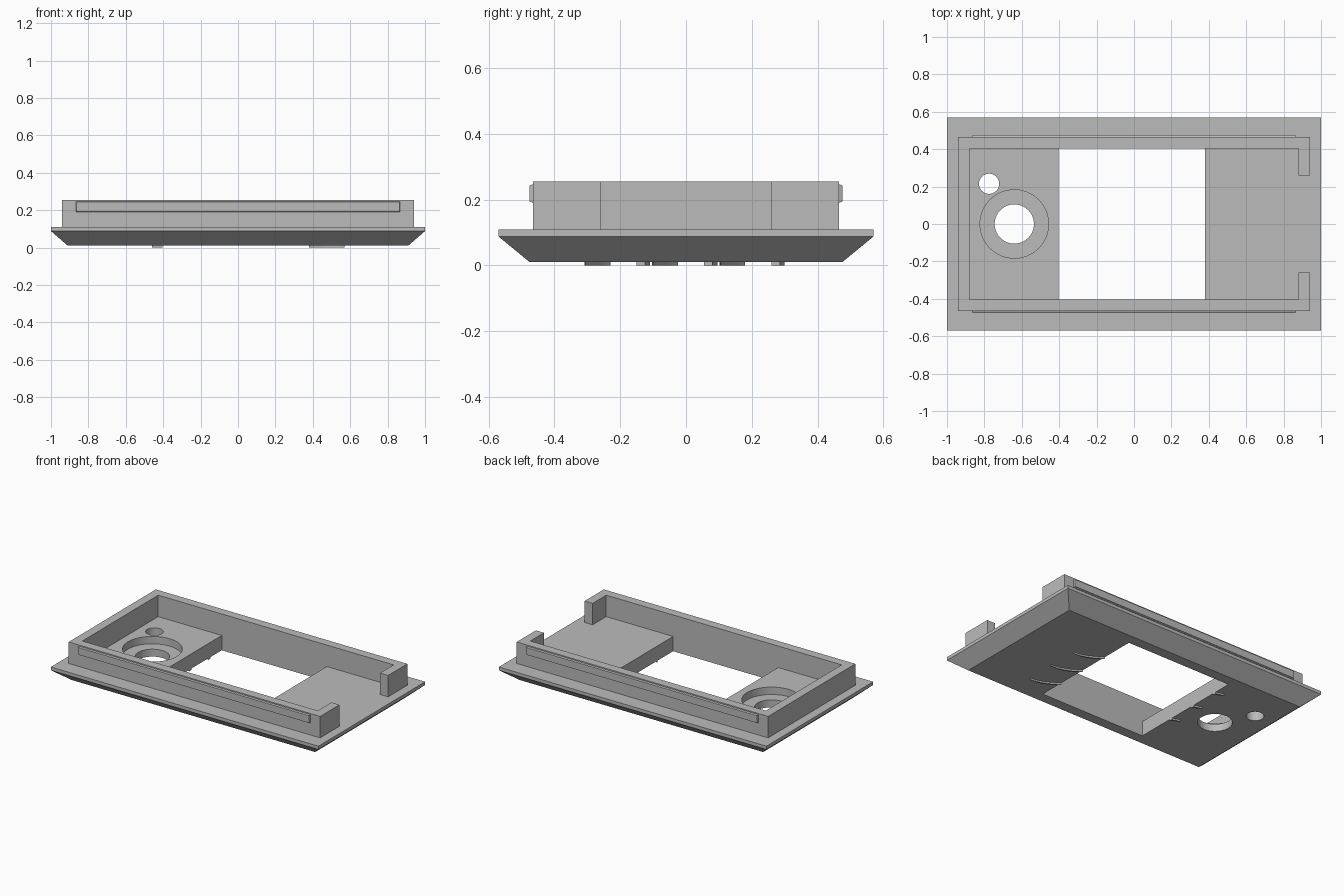
import bpy, bmesh
from math import cos, sin, tau

cube = bpy.data.objects.get("Cube")
if cube:
    bpy.data.objects.remove(cube, do_unlink=True)

grey = bpy.data.materials.new("plastic_grey")
grey.use_nodes = True
grey.diffuse_color = (0.5, 0.5, 0.5, 1)
grey.node_tree.nodes["Principled BSDF"].inputs["Base Color"].default_value = grey.diffuse_color


def loft(name, rings):
    """Solid through a stack of matching outlines, capped at both ends."""
    bm = bmesh.new()
    loops = [[bm.verts.new(p) for p in ring] for ring in rings]
    n = len(loops[0])
    for low, high in zip(loops, loops[1:]):
        for i in range(n):
            j = (i + 1) % n
            bm.faces.new((low[i], low[j], high[j], high[i]))
    bm.faces.new(loops[0][::-1])
    bm.faces.new(loops[-1])
    bmesh.ops.recalc_face_normals(bm, faces=bm.faces)
    mesh = bpy.data.meshes.new(name)
    bm.to_mesh(mesh)
    bm.free()
    mesh.materials.append(grey)
    obj = bpy.data.objects.new(name, mesh)
    bpy.context.collection.objects.link(obj)
    return obj


def prism(name, outline, z0, z1):
    return loft(name, [[(x, y, z) for x, y in outline] for z in (z0, z1)])


def rect(x0, x1, y0, y1):
    return [(x0, y0), (x1, y0), (x1, y1), (x0, y1)]


def circle(x, y, r, n=64):
    return [(x + r * cos(tau * i / n), y + r * sin(tau * i / n)) for i in range(n)]


# Faceplate with a sloping underside rim
levels = [(0.91, 0.475, 0.01), (1, 0.57, 0.088), (1, 0.57, 0.11)]
plate = loft("faceplate", [[(x, y, z) for x, y in rect(-a, a, -b, b)] for a, b, z in levels])

# Screen window, stepped round hole and small round hole
cutters = [
    prism("window_cutter", rect(-0.405, 0.38, -0.405, 0.405), -0.1, 0.3),
    prism("counterbore_cutter", circle(-0.64, 0, 0.183), 0.06, 0.3),
    prism("knob_hole_cutter", circle(-0.64, 0, 0.105), -0.1, 0.2),
    prism("small_hole_cutter", circle(-0.775, 0.215, 0.054), -0.1, 0.3),
]
bpy.context.view_layer.objects.active = plate
for cutter in cutters:
    mod = plate.modifiers.new("cut", "BOOLEAN")
    mod.operation, mod.solver, mod.object = "DIFFERENCE", "EXACT", cutter
    bpy.ops.object.modifier_apply(modifier=mod.name)
    bpy.data.objects.remove(cutter, do_unlink=True)
plate.select_set(True)
bpy.ops.object.shade_smooth_by_angle()

# Upright wall, open in the middle of the left end
half = [(0.94, 0.26), (0.94, 0.465), (-0.94, 0.465)]
inner = [(-0.88, 0.405), (0.88, 0.405), (0.88, 0.26)]
mirror = lambda pts: [(x, -y) for x, y in reversed(pts)]
prism("surround_wall", half + mirror(half) + mirror(inner) + inner, 0.11, 0.255)

# Snap ridges along both long walls
for side, name in ((-1, "front_snap_ridge"), (1, "back_snap_ridge")):
    rings = []
    for y, inset in ((0.465, 0), (0.475, 0.004)):
        x, z0, z1 = 0.867 - inset, 0.19 + inset, 0.247 - inset
        rings.append([(-x, side * y, z0), (x, side * y, z0), (x, side * y, z1), (-x, side * y, z1)])
    loft(name, rings)

# Curved raised marks on the underside, beside the window
for i in range(3):
    y = -0.305 + 0.205 * i
    steps = [k / 8 for k in range(9)]
    outer = [(0.57 - 0.19 * t, y + 0.075 * t * t) for t in steps]
    back = [(0.57 - 0.19 * t, y + 0.075 * t * t - 0.03 * t * (1.3 - t)) for t in steps[:0:-1]]
    prism(f"left_mark_{i + 1}", outer + back, 0, 0.012)
    y = -0.13 + 0.205 * i
    prism(f"right_mark_{i + 1}", [(-0.46, y + 0.02), (-0.405, y - 0.02), (-0.405, y + 0.005)], 0, 0.012)
